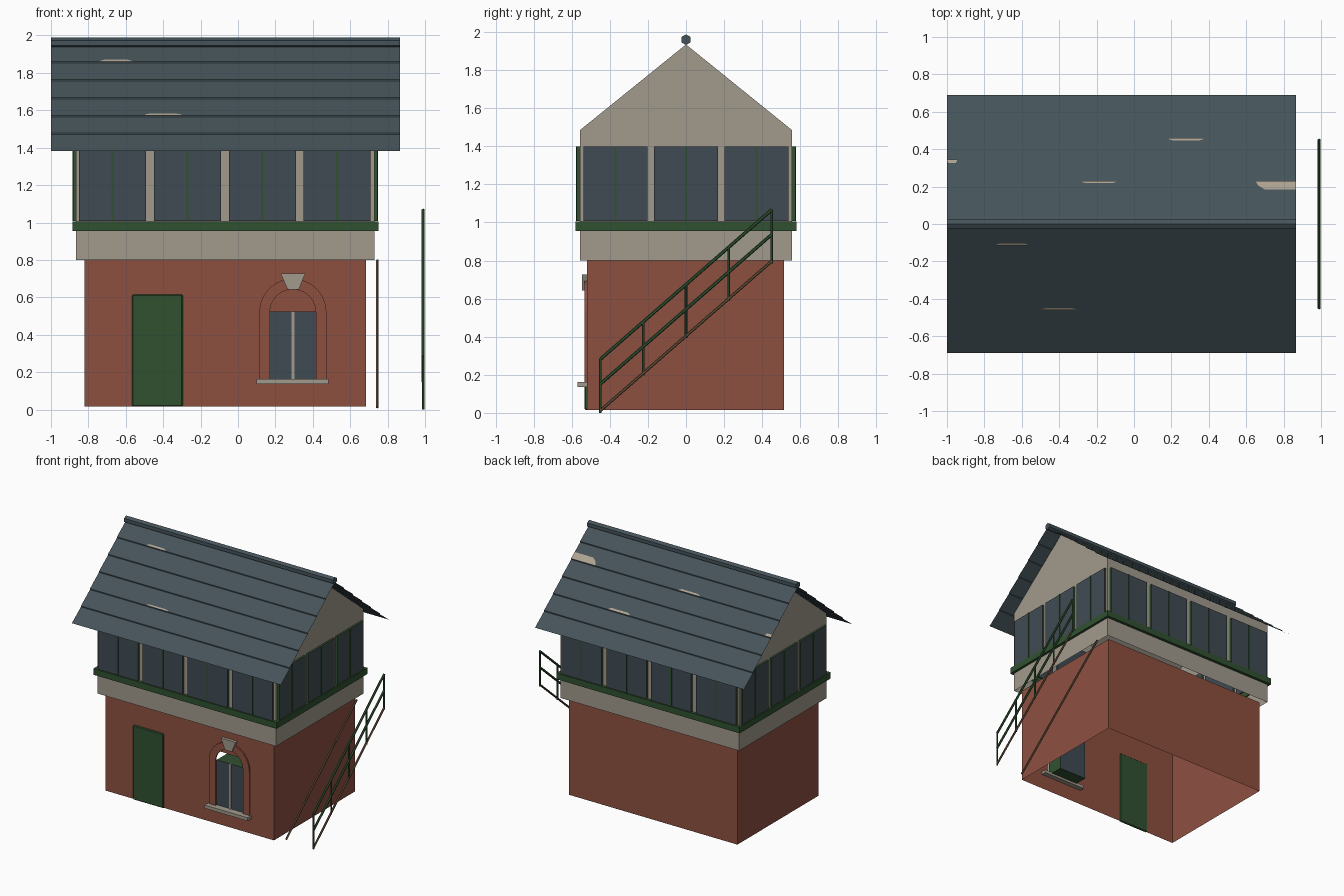
import bpy, bmesh, math
from mathutils import Vector

old = bpy.data.objects.get("Cube")
if old:
    bpy.data.objects.remove(old)


def material(name, rgb):
    m = bpy.data.materials.new(name)
    m.use_nodes = True
    m.diffuse_color = (*rgb, 1)
    m.node_tree.nodes["Principled BSDF"].inputs["Base Color"].default_value = (*rgb, 1)
    return m


BRICK = material("brick red", (0.27, 0.08, 0.051))
STONE = material("pale stone", (0.355, 0.32, 0.265))
GREEN = material("dark green paint", (0.03, 0.083, 0.03))
SLATE = material("blue grey slate", (0.06, 0.087, 0.1))
GLASS = material("dark glass", (0.051, 0.071, 0.086))
WOOD = material("brown wood", (0.147, 0.089, 0.047))
LICHEN = material("pale lichen", (0.42, 0.36, 0.28))


def finish(name, bm, *mats):
    me = bpy.data.meshes.new(name)
    bm.to_mesh(me)
    bm.free()
    for m in mats:
        me.materials.append(m)
    ob = bpy.data.objects.new(name, me)
    bpy.context.collection.objects.link(ob)
    return ob


def polygons(name, faces, mat):
    """Faces given as lists of points, welded together."""
    bm = bmesh.new()
    for pts in faces:
        bm.faces.new([bm.verts.new(p) for p in pts])
    bmesh.ops.remove_doubles(bm, verts=bm.verts, dist=0.0005)
    bmesh.ops.recalc_face_normals(bm, faces=bm.faces)
    return finish(name, bm, mat)


def box(name, x, y, z, mat, pane_axis=None):
    """Box from ranges; faces across pane_axis become glass."""
    bm = bmesh.new()
    bmesh.ops.create_cube(bm, size=1)
    for v in bm.verts:
        v.co = [a + (b - a) * (c + 0.5) for (a, b), c in zip((x, y, z), v.co)]
    bm.normal_update()
    if pane_axis is not None:
        for f in bm.faces:
            f.material_index = int(abs(f.normal[pane_axis]) > 0.9)
    return finish(name, bm, mat, GLASS)


def slab(name, outline, y0, y1, mat):
    """Outline in x and z pushed from y0 to y1."""
    bm = bmesh.new()
    f = bm.faces.new([bm.verts.new((x, y0, z)) for x, z in outline])
    ext = bmesh.ops.extrude_face_region(bm, geom=[f])
    moved = [g for g in ext["geom"] if isinstance(g, bmesh.types.BMVert)]
    bmesh.ops.translate(bm, verts=moved, vec=(0, y1 - y0, 0))
    bmesh.ops.recalc_face_normals(bm, faces=bm.faces)
    return finish(name, bm, mat)


def bar(name, a, b, r, mat, sides=6):
    a, b = Vector(a), Vector(b)
    bm = bmesh.new()
    bmesh.ops.create_cone(bm, cap_ends=True, segments=sides, radius1=r, radius2=r,
                          depth=(b - a).length)
    rot = (b - a).to_track_quat('Z', 'Y')
    for v in bm.verts:
        v.co = rot @ v.co + (a + b) / 2
    return finish(name, bm, mat)


# Brick base: open shell with an arched opening in the front
X0, X1, Y0, Y1, Z0, Z1 = -0.82, 0.685, -0.52, 0.515, 0.015, 0.8
WX, SILL, SPRING = 0.293, 0.155, 0.52


def half_arch(r, side, steps=6):
    """Jamb foot to crown, on one side of the window."""
    pts = [(WX + side * r, SILL)]
    for i in range(steps + 1):
        t = math.pi / 2 * i / steps
        pts.append((WX + side * r * math.cos(t), SPRING + r * math.sin(t)))
    return pts


walls = []
for side, edge in ((-1, X0), (1, X1)):
    outline = [(edge, Z0), (WX, Z0), (WX, SILL)] + half_arch(0.123, side) + [(WX, Z1), (edge, Z1)]
    walls.append([(x, Y0, z) for x, z in outline])
    walls.append([(edge, Y0, Z0), (edge, Y1, Z0), (edge, Y1, Z1), (edge, Y0, Z1)])
walls.append([(X0, Y1, Z0), (X1, Y1, Z0), (X1, Y1, Z1), (X0, Y1, Z1)])
polygons("brick_base", walls, BRICK)

# Arched window
for side, label in ((-1, "right"), (1, "left")):
    ring = half_arch(0.18, side) + half_arch(0.123, side)[::-1]
    slab("arch_surround_" + label, ring, -0.532, Y0, BRICK)
box("arched_window", (0.17, 0.416), (-0.515, -0.38), (SILL, 0.525), GREEN, 1)
box("arched_window_mullion", (0.285, 0.301), (-0.522, -0.51), (SILL, 0.525), STONE)
box("window_sill", (0.1, 0.485), (-0.57, -0.48), (0.137, 0.163), STONE)
slab("keystone", [(0.265, 0.642), (0.325, 0.642), (0.36, 0.728), (0.228, 0.728)],
     -0.545, -0.51, STONE)

# Door
door = box("door", (-0.567, -0.295), (-0.533, -0.515), (Z0, 0.615), GREEN)
bev = door.modifiers.new("soft_edge", "BEVEL")
bev.width = 0.006

# Upper storey: gabled shell, open underneath
U0, U1, V, EAVE, APEX = -0.865, 0.73, 0.557, 1.485, 1.935
gable = [(-V, Z1), (V, Z1), (V, EAVE), (0, APEX), (-V, EAVE)]
shell = [[(x, y, z) for y, z in gable] for x in (U0, U1)]
for (ya, za), (yb, zb) in zip(gable[1:], gable[2:] + gable[:1]):
    shell.append([(U0, ya, za), (U1, ya, za), (U1, yb, zb), (U0, yb, zb)])
polygons("upper_storey", shell, STONE)

# Window bands, mullions and ledges on all four sides
WZ = (1.008, 1.4)
for sign, label in ((-1, "front"), (1, "back")):
    depth = sorted((sign * 0.575, sign * 0.545))
    face = sorted((sign * 0.579, sign * 0.57))
    for i in range(4):
        c = -0.67 + 0.4 * i
        box(label + "_window", (c - 0.179, c + 0.179), depth, WZ, GREEN, 1)
        box(label + "_mullion", (c - 0.006, c + 0.006), face, WZ, GREEN)
    box(label + "_ledge", (-0.885, 0.75), sorted((sign * 0.58, sign * 0.55)), (0.955, 1.005), GREEN)

for sign, edge, label in ((-1, U0, "right"), (1, U1, "left")):
    depth = sorted((edge + sign * 0.015, edge - sign * 0.015))
    face = sorted((edge + sign * 0.019, edge + sign * 0.01))
    for c in (-0.37, 0, 0.37):
        box(label + "_window", depth, (c - 0.167, c + 0.167), WZ, GREEN, 0)
        box(label + "_mullion", face, (c - 0.006, c + 0.006), WZ, GREEN)
    box(label + "_ledge", sorted((edge + sign * 0.02, edge - sign * 0.01)), (-V, V),
        (0.955, 1.005), GREEN)

# Slate roof: thin overlapping courses on each slope
R0, R1, RUN, DROP, RIDGE, STEP, ROWS = -1.0, 0.865, 0.115, 0.0955, 1.955, 0.008, 6
for sign, label in ((-1, "front"), (1, "back")):
    profile = []
    for k in range(ROWS):
        profile.append((sign * RUN * k, RIDGE - DROP * k - STEP))
        profile.append((sign * RUN * (k + 1), RIDGE - DROP * (k + 1)))
    strips = [[(R0, *p), (R1, *p), (R1, *q), (R0, *q)] for p, q in zip(profile, profile[1:])]
    roof = polygons(label + "_slates", strips, SLATE)
    if roof.data.polygons[0].normal.z < 0:
        roof.data.flip_normals()
bar("ridge_tile", (R0, 0, 1.96), (R1, 0, 1.96), 0.028, SLATE)


# Lichen patches along the lower edges of some courses
def lichen(sign, course, x0, x1, reach):
    pts = []
    for i in range(9):
        t = math.pi * i / 8
        x = (x0 + x1) / 2 + (x1 - x0) / 2 * math.cos(t)
        d = reach * min(1, 1.4 * math.sin(t))
        z = RIDGE - DROP * course + d * (DROP - STEP) / RUN + 0.002
        pts.append((min(x, R1), sign * (RUN * course - d), z))
    patch = polygons("lichen_patch", [pts], LICHEN)
    if patch.data.polygons[0].normal.z < 0:
        patch.data.flip_normals()


for patch in ((-1, 1, -0.74, -0.565, 0.012), (-1, 4, -0.5, -0.3, 0.01),
              (1, 4, 0.18, 0.375, 0.014), (1, 2, -0.285, -0.09, 0.012),
              (1, 2, 0.65, 0.98, 0.045), (1, 3, -1.0, -0.945, 0.018)):
    lichen(*patch)

# Outside stair: two stringers and a railing on the outer one
for x, label in ((0.745, "inner"), (0.99, "outer")):
    bar(label + "_stair_stringer", (x, -0.45, 0.012), (x, 0.45, 0.797), 0.008, WOOD)
for h, label in ((0.14, "middle_rail"), (0.27, "handrail")):
    bar(label, (0.99, -0.45, 0.012 + h), (0.99, 0.45, 0.797 + h), 0.009, GREEN)
for i in range(5):
    y = -0.45 + 0.225 * i
    z = 0.012 + 0.785 * i / 4
    bar("railing_post", (0.99, y, z - 0.012), (0.99, y, z + 0.27), 0.007, GREEN)
